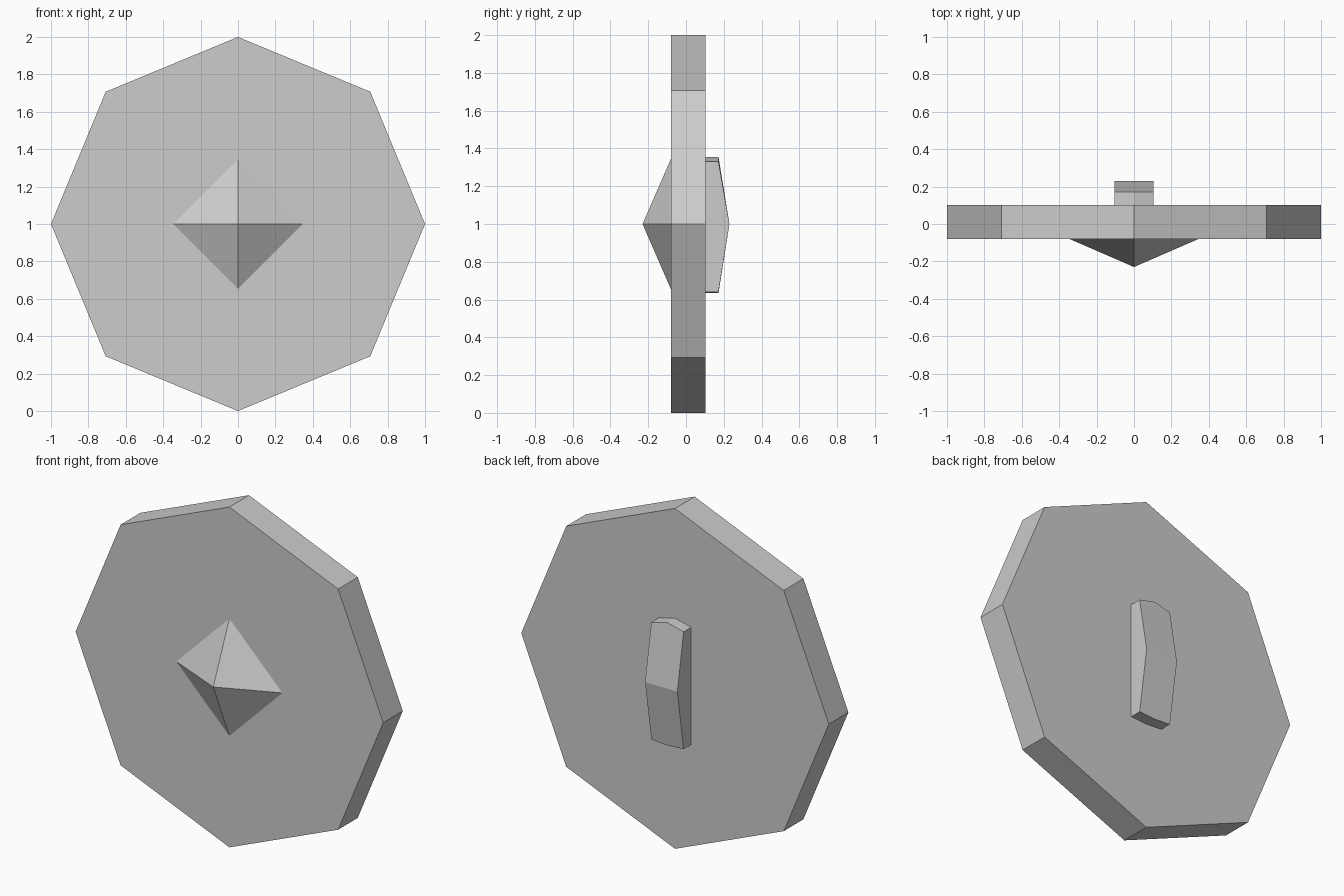
import bpy
import bmesh
from math import cos, sin, tau

old = bpy.data.objects.get("Cube")
if old:
    bpy.data.objects.remove(old, do_unlink=True)

# One plain grey for the whole model
grey = bpy.data.materials.new("light_grey")
grey.use_nodes = True
colour = (0.604, 0.604, 0.604, 1)
grey.diffuse_color = colour
grey.node_tree.nodes["Principled BSDF"].inputs["Base Color"].default_value = colour

CENTRE_Z = 1.0
FRONT_Y, BACK_Y = -0.08, 0.102


def make_object(name, bm):
    bmesh.ops.recalc_face_normals(bm, faces=bm.faces)
    mesh = bpy.data.meshes.new(name)
    bm.to_mesh(mesh)
    bm.free()
    mesh.materials.append(grey)
    obj = bpy.data.objects.new(name, mesh)
    bpy.context.collection.objects.link(obj)
    return obj


def ring(bm, sides, radius, y):
    """Upright ring of vertices facing the front, one corner at the top."""
    angles = [tau * i / sides for i in range(sides)]
    return [bm.verts.new((radius * sin(a), y, CENTRE_Z + radius * cos(a))) for a in angles]


def bridge(bm, a, b):
    for i in range(len(a)):
        j = (i + 1) % len(a)
        bm.faces.new((a[i], a[j], b[j], b[i]))


# Octagonal shield board
bm = bmesh.new()
front, back = ring(bm, 8, 1.0, FRONT_Y), ring(bm, 8, 1.0, BACK_Y)
bm.faces.new(front)
bm.faces.new(back)
bridge(bm, front, back)
make_object("shield_board", bm)

# Four-sided pointed boss on the front
bm = bmesh.new()
base = ring(bm, 4, 0.345, FRONT_Y)
tip = bm.verts.new((0, -0.23, CENTRE_Z))
bm.faces.new(base)
for i in range(4):
    bm.faces.new((base[i], base[(i + 1) % 4], tip))
make_object("front_boss", bm)

# Back grip: bent outward at mid height, with slightly bowed ends
bm = bmesh.new()
outline = [(-0.105, 0.641), (0, 0.634), (0.105, 0.641), (0.105, 1.0),
           (0.105, 1.33), (0, 1.355), (-0.105, 1.33), (-0.105, 1.0)]
inner = [bm.verts.new((x, BACK_Y, z)) for x, z in outline]
outer = [bm.verts.new((x, 0.23 if z == CENTRE_Z else 0.172, z)) for x, z in outline]
bridge(bm, inner, outer)
bm.faces.new(inner)
bm.faces.new((outer[7], outer[0], outer[1], outer[2], outer[3]))
bm.faces.new(outer[3:])
make_object("back_grip", bm)
